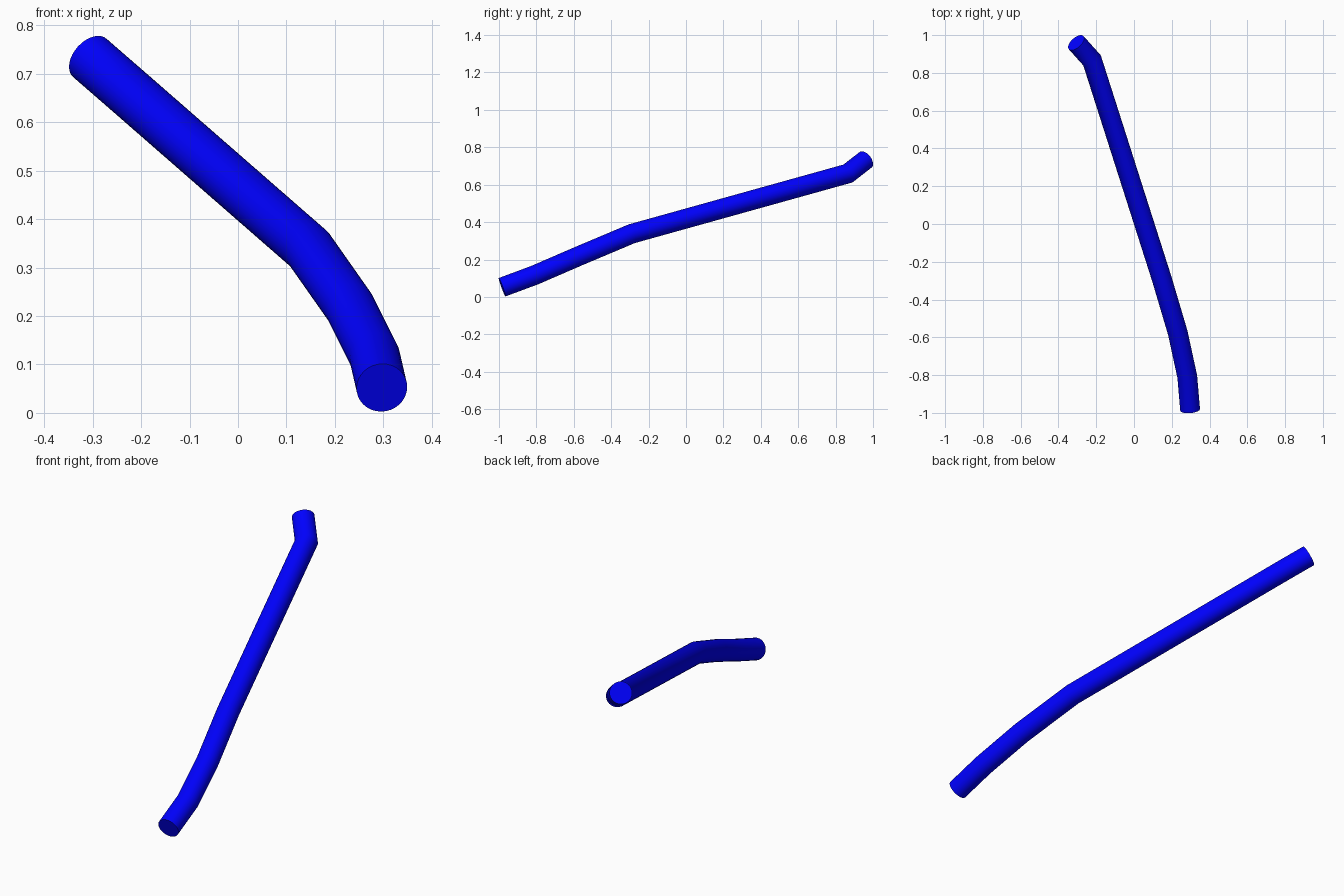
import bpy, bmesh, math
from mathutils import Vector

if "Cube" in bpy.data.objects:
    bpy.data.objects.remove(bpy.data.objects["Cube"])

R, SIDES = 0.0525, 32
# centre line of the bent pipe, front end to back end
path = [Vector(p) for p in [
    (0.297, -0.983, 0.052), (0.282, -0.808, 0.117), (0.232, -0.577, 0.217),
    (0.147, -0.290, 0.338), (-0.222, 0.866, 0.660), (-0.306, 0.960, 0.733)]]
dirs = [(b - a).normalized() for a, b in zip(path, path[1:])]

bm = bmesh.new()
# first ring, square to the first segment
u = dirs[0].cross(Vector((0, 0, 1))).normalized()
v = u.cross(dirs[0])
ring = [path[0] + R * (u * math.cos(t) + v * math.sin(t))
        for t in (2 * math.pi * i / SIDES for i in range(SIDES))]
rings = [[bm.verts.new(p) for p in ring]]
# slide the ring along each segment to the mitre plane at its end
for i, d in enumerate(dirs):
    n = d + dirs[i + 1] if i + 1 < len(dirs) else d
    ring = [p + d * ((path[i + 1] - p).dot(n) / d.dot(n)) for p in ring]
    rings.append([bm.verts.new(p) for p in ring])
for a, b in zip(rings, rings[1:]):
    for j in range(SIDES):
        k = (j + 1) % SIDES
        bm.faces.new((a[j], a[k], b[k], b[j]))
# end caps
bm.faces.new(rings[0])
bm.faces.new(rings[-1])
bmesh.ops.recalc_face_normals(bm, faces=bm.faces)

mesh = bpy.data.meshes.new("bent_pipe")
bm.to_mesh(mesh)
bm.free()
pipe = bpy.data.objects.new("bent_pipe", mesh)
bpy.context.collection.objects.link(pipe)

blue = bpy.data.materials.new("blue")
blue.diffuse_color = (0.0, 0.0, 1.0, 1.0)
blue.use_nodes = True
blue.node_tree.nodes["Principled BSDF"].inputs["Base Color"].default_value = blue.diffuse_color
mesh.materials.append(blue)

bpy.context.view_layer.objects.active = pipe
pipe.select_set(True)
bpy.ops.object.shade_smooth_by_angle(angle=math.radians(30))
